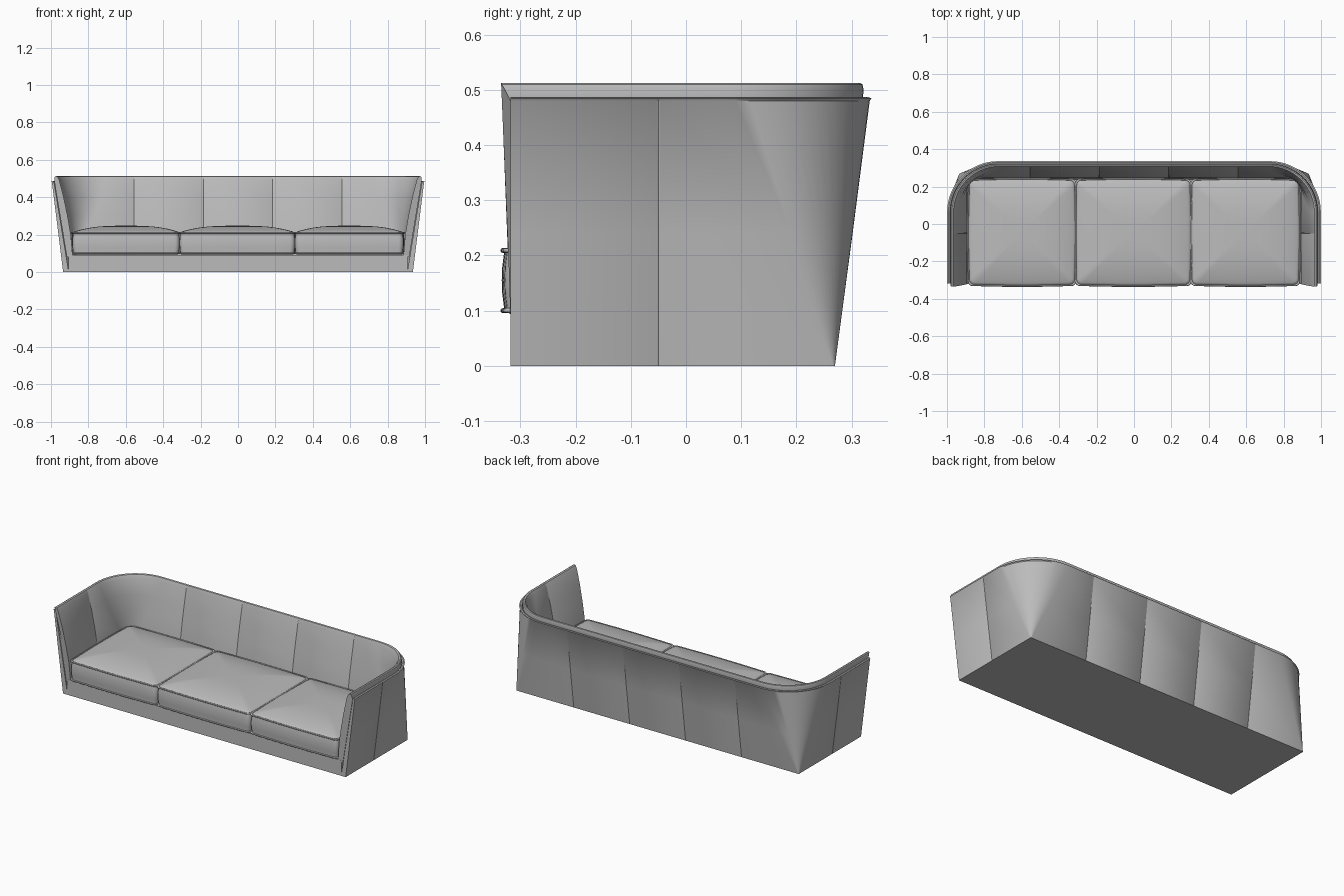
import bpy, bmesh, math

if "Cube" in bpy.data.objects:
    bpy.data.objects.remove(bpy.data.objects["Cube"])

# One upholstery colour
GREY = (0.5, 0.5, 0.5, 1.0)
fabric = bpy.data.materials.new("grey upholstery")
fabric.use_nodes = True
fabric.diffuse_color = GREY
fabric.node_tree.nodes["Principled BSDF"].inputs["Base Color"].default_value = GREY


def finish(name, bm, angle=35):
    bmesh.ops.recalc_face_normals(bm, faces=bm.faces)
    mesh = bpy.data.meshes.new(name)
    bm.to_mesh(mesh)
    bm.free()
    obj = bpy.data.objects.new(name, mesh)
    bpy.context.collection.objects.link(obj)
    mesh.materials.append(fabric)
    bpy.ops.object.select_all(action='DESELECT')
    obj.select_set(True)
    bpy.context.view_layer.objects.active = obj
    bpy.ops.object.shade_smooth_by_angle(angle=math.radians(angle))
    return obj


def u_path(hx, yb, yf, r, groove):
    """U-shaped outline from the right front, round the back, to the left front.
    Seams are pinched by groove, positive towards the seat."""
    w = 0.003
    half = [(-hx, yf)]
    half += [(-hx + d, -0.05 + o) for o, d in ((-w, 0), (0, groove), (w, 0))]
    for i in range(17):
        a = math.pi / 2 * i / 16
        half.append((-hx + r - r * math.cos(a), yb - r + r * math.sin(a)))
    for s in (-0.555, -0.185):
        half += [(s + o, yb - d) for o, d in ((-w, 0), (0, groove), (w, 0))]
    return half + [(-x, y) for x, y in reversed(half)]


def u_wall(name, section):
    """Closed cross-section (z, half width, back y, front y, radius, groove) swept round the U."""
    bm = bmesh.new()
    rows = [[bm.verts.new((x, y, z)) for x, y in u_path(hx, yb, yf, r, g)]
            for z, hx, yb, yf, r, g in section]
    for a, b in zip(rows, rows[1:] + rows[:1]):
        for i in range(len(a) - 1):
            bm.faces.new((a[i], a[i + 1], b[i + 1], b[i]))
    for end in (0, -1):
        bm.faces.new([row[end] for row in rows])
    return finish(name, bm)


# Outer shell: square at the floor, flaring to rounded corners at the rim
u_wall("outer_shell", [
    (0.0, 0.935, 0.27, -0.318, 0.004, 0.002),
    (0.24, 0.965, 0.302, -0.318, 0.137, 0.002),
    (0.48, 0.995, 0.333, -0.318, 0.27, 0.002),
    (0.485, 0.999, 0.336, -0.318, 0.272, 0),
    (0.487, 0.992, 0.33, -0.318, 0.268, 0),
    (0.484, 0.984, 0.322, -0.318, 0.26, 0),
    (0.0, 0.905, 0.24, -0.318, 0.004, 0),
])

# Padded inner lining: a thin wedge that stands a little above the shell
u_wall("inner_padding", [
    (0.08, 0.915, 0.25, -0.316, 0.03, 0),
    (0.48, 0.981, 0.32, -0.318, 0.258, 0),
    (0.50, 0.982, 0.322, -0.328, 0.258, 0),
    (0.51, 0.979, 0.32, -0.334, 0.256, 0),
    (0.513, 0.973, 0.315, -0.335, 0.25, 0),
    (0.51, 0.965, 0.308, -0.335, 0.246, 0),
    (0.49, 0.955, 0.301, -0.334, 0.24, -0.002),
    (0.40, 0.932, 0.282, -0.33, 0.2, -0.002),
    (0.30, 0.911, 0.262, -0.326, 0.14, -0.002),
    (0.20, 0.894, 0.246, -0.322, 0.08, -0.002),
    (0.08, 0.884, 0.236, -0.318, 0.03, 0),
])

# Base plinth and seat deck
bm = bmesh.new()
bmesh.ops.create_cube(bm, size=1)
for v in bm.verts:
    v.co.x *= 1.815
    v.co.y = -0.318 if v.co.y < 0 else 0.262
    v.co.z = 0.0 if v.co.z < 0 else 0.092
finish("base", bm)


def rounded_rect(hx, hy, r, bulge=0.0):
    """Corner arcs joined by sides that bow outwards by bulge."""
    pts = []
    for k in range(4):
        a0 = k * math.pi / 2
        cx = (hx - r) * (1 if k in (0, 3) else -1)
        cy = (hy - r) * (1 if k < 2 else -1)
        for i in range(6):
            a = a0 + math.pi / 2 * i / 5
            pts.append((cx + r * math.cos(a), cy + r * math.sin(a)))
        length = 2 * ((hy if k % 2 else hx) - r)
        x, y = pts[-1]
        dx, dy = -math.sin(a0 + math.pi / 2), math.cos(a0 + math.pi / 2)
        for i in range(1, 10):
            t = i / 10
            b = bulge * math.sin(math.pi * t)
            pts.append((x + dx * length * t + dy * b, y + dy * length * t - dx * b))
    return pts


def seat_cushion(name, x0, x1):
    cx, hx = (x0 + x1) / 2, (x1 - x0) / 2 - 0.004
    cy, hy = -0.045, 0.28
    # Boxed sides: (height, outset from the seam line)
    levels = [(0.094, -0.012), (0.1, 0.0), (0.107, 0.0), (0.13, 0.003),
              (0.155, 0.004), (0.18, 0.003), (0.203, 0.0), (0.212, -0.002)]
    rings = [(z, 1.0, o) for z, o in levels]
    # Crowned top closing towards the middle
    rings += [(0.213 + 0.035 * (1 - s ** 3), s, -0.002)
              for s in (0.96, 0.9, 0.8, 0.65, 0.5, 0.35, 0.2, 0.08)]
    bm = bmesh.new()
    rows = []
    for z, s, o in rings:
        pts = rounded_rect(hx + o, hy + o, 0.025, 0.005)
        rows.append([bm.verts.new((cx + x * s, cy + y * s, z)) for x, y in pts])
    n = len(rows[0])
    for a, b in zip(rows, rows[1:]):
        for i in range(n):
            j = (i + 1) % n
            bm.faces.new((a[i], a[j], b[j], b[i]))
    bm.faces.new(rows[0])
    bm.faces.new(rows[-1])
    finish(name, bm, 60)

    # Piping round the top and bottom seams
    for label, z in (("lower", 0.1), ("upper", 0.209)):
        bm = bmesh.new()
        tube = []
        for k in range(8):
            a = 2 * math.pi * k / 8
            o = 0.002 + 0.0045 * math.cos(a)
            pts = rounded_rect(hx + o, hy + o, 0.025, 0.005)
            tube.append([bm.verts.new((cx + x, cy + y, z + 0.0045 * math.sin(a)))
                         for x, y in pts])
        for a, b in zip(tube, tube[1:] + tube[:1]):
            for i in range(n):
                j = (i + 1) % n
                bm.faces.new((a[i], a[j], b[j], b[i]))
        finish(name + "_" + label + "_piping", bm, 60)


for side, x0, x1 in (("right", -0.885, -0.312), ("middle", -0.312, 0.305),
                     ("left", 0.305, 0.885)):
    seat_cushion(side + "_seat_cushion", x0, x1)
